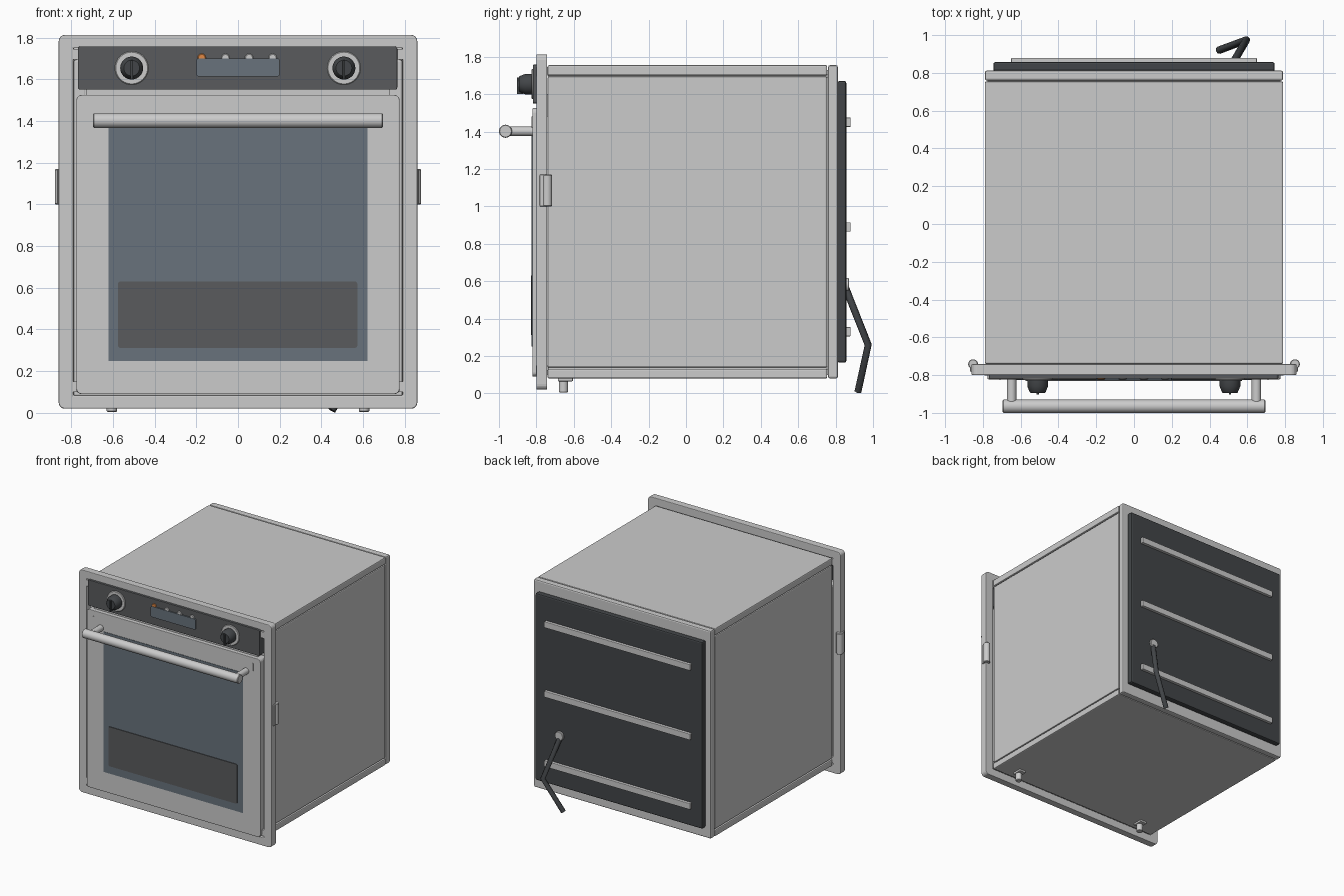
import bpy, bmesh, math
from mathutils import Vector

if "Cube" in bpy.data.objects:
    bpy.data.objects.remove(bpy.data.objects["Cube"])


def material(name, rgb):
    m = bpy.data.materials.new(name)
    m.diffuse_color = (*rgb, 1)
    m.use_nodes = True
    m.node_tree.nodes["Principled BSDF"].inputs["Base Color"].default_value = m.diffuse_color
    return m


DARK = material("dark_panel", (0.10, 0.105, 0.11))
BLACK = material("black_plastic", (0.055, 0.06, 0.065))
GLASS = material("tinted_glass", (0.14, 0.17, 0.20))
ORANGE = material("orange_light", (0.75, 0.25, 0.06))


def finish(name, bm, mat=None, smooth=False):
    me = bpy.data.meshes.new(name)
    bmesh.ops.recalc_face_normals(bm, faces=bm.faces[:])
    bm.to_mesh(me)
    bm.free()
    ob = bpy.data.objects.new(name, me)
    bpy.context.collection.objects.link(ob)
    if mat:
        me.materials.append(mat)
    if smooth:
        bpy.ops.object.select_all(action='DESELECT')
        ob.select_set(True)
        bpy.context.view_layer.objects.active = ob
        bpy.ops.object.shade_smooth_by_angle(angle=math.radians(35))
    return ob


def box(name, x, y, z, mat=None, corner=0, bevel=0):
    """Box from ranges; corner rounds the front outline, bevel softens all edges."""
    bm = bmesh.new()
    bmesh.ops.create_cube(bm, size=1)
    for v in bm.verts:
        for i, (a, b) in enumerate((x, y, z)):
            v.co[i] = a if v.co[i] < 0 else b
    if corner:
        es = [e for e in bm.edges
              if abs(e.verts[0].co.y - e.verts[1].co.y) > 1e-5]
        bmesh.ops.bevel(bm, geom=es, offset=corner, segments=5,
                        profile=0.5, affect='EDGES')
    ob = finish(name, bm, mat)
    if bevel:
        m = ob.modifiers.new("soft_edges", 'BEVEL')
        m.width, m.segments, m.limit_method = bevel, 2, 'ANGLE'
    return ob


def lathe(name, origin, axis, profile, mat=None, n=32):
    """Closed solid of revolution; profile is (radius, distance along axis)."""
    bm = bmesh.new()
    rot = Vector((0, 0, 1)).rotation_difference(Vector(axis))
    rings = [[bm.verts.new(Vector(origin) + rot @ Vector((
        r * math.cos(2 * math.pi * i / n), r * math.sin(2 * math.pi * i / n), d)))
        for i in range(n)] for r, d in profile]
    for a, b in zip(rings, rings[1:]):
        for i in range(n):
            bm.faces.new((a[i], a[(i + 1) % n], b[(i + 1) % n], b[i]))
    bm.faces.new(rings[0])
    bm.faces.new(rings[-1])
    return finish(name, bm, mat, True)


def rod(name, origin, axis, r, length, mat=None, n=32):
    c = min(0.004, r * 0.2)
    return lathe(name, origin, axis,
                 [(r - c, 0), (r, c), (r, length - c), (r - c, length)], mat, n)


# Cabinet core and shell panels
box("cabinet_core", (-.775, .775), (-.738, .77), (.10, 1.73))
box("top_panel", (-.79, .79), (-.74, .755), (1.70, 1.755), bevel=.008)
box("bottom_panel", (-.79, .79), (-.74, .755), (.08, .132), bevel=.008)
for s, side in ((-1, "left"), (1, "right")):
    box(side + "_side_panel", sorted((s * .73, s * .788)), (-.74, .755),
        (.138, 1.694), bevel=.008)
box("rear_plate", (-.79, .79), (.76, .812), (.08, 1.755), bevel=.01)

# Back cover with ribs
box("back_cover", (-.745, .745), (.81, .857), (.165, 1.67), BLACK, bevel=.01)
for i, z in enumerate((.33, .89, 1.45)):
    box(f"back_rib_{i + 1}", (-.65, .65), (.85, .88), (z - .025, z + .025), bevel=.004)

# Front frame with opening
frame = box("front_frame", (-.86, .86), (-.80, -.742), (.02, 1.813), corner=.03)
cutter = box("frame_cutter", (-.79, .79), (-.9, -.7), (.085, 1.75))
cutter.hide_render = True
cutter.hide_viewport = True
cut = frame.modifiers.new("opening", 'BOOLEAN')
cut.object, cut.operation, cut.solver = cutter, 'DIFFERENCE', 'EXACT'
soft = frame.modifiers.new("soft_edges", 'BEVEL')
soft.width, soft.segments, soft.limit_method = .005, 2, 'ANGLE'

# Door, window and lower vent panel
box("door", (-.775, .775), (-.822, -.745), (.09, 1.525), corner=.025, bevel=.004)
box("door_window", (-.622, .622), (-.825, -.80), (.25, 1.38), GLASS)
box("lower_vent_panel", (-.575, .572), (-.83, -.80), (.312, .63), DARK, corner=.01)
box("door_gap_rail", (-.73, .73), (-.79, -.735), (1.48, 1.60))

# Door handle
rod("handle_bar", (-.695, -.965, 1.402), (1, 0, 0), .035, 1.39)
for s, side in ((-1, "left"), (1, "right")):
    rod(side + "_handle_post", (s * .648, -.815, 1.402), (0, -1, 0), .025, .14)
    box(side + "_handle_tab", (s * .71 - .003, s * .71 + .003), (-.826, -.81), (1.42, 1.48))

# Control panel, display and indicator buttons
box("control_panel", (-.768, .764), (-.818, -.745), (1.55, 1.758), DARK, corner=.012, bevel=.003)
box("display", (-.20, .20), (-.827, -.81), (1.614, 1.70), GLASS, corner=.012)
for i, x in enumerate((-.174, -.06, .053, .166)):
    rod(f"indicator_{i + 1}", (x, -.81, 1.703), (0, -1, 0), .02, .014,
        None if i else ORANGE, 20)

# Knobs with metal bezels
for x, side in ((-.51, "left"), (.508, "right")):
    rod(side + "_knob_bezel", (x, -.812, 1.654), (0, -1, 0), .08, .014, n=40)
    lathe(side + "_knob", (x, -.822, 1.654), (0, -1, 0),
          [(.05, 0), (.055, .005), (.055, .037), (.042, .068), (.038, .072)], BLACK)
    box(side + "_knob_pointer", (x - .006, x + .006), (-.903, -.87),
        (1.60, 1.69), BLACK, bevel=.002)

# Side hinges, opening brackets and front feet
for s, side in ((-1, "left"), (1, "right")):
    rod(side + "_hinge_barrel", (s * .852, -.742, 1.0), (0, 0, 1), .026, .17, n=24)
    box(side + "_hinge_plate", sorted((s * .845, s * .868)), (-.782, -.73),
        (1.0, 1.17), bevel=.004)
    for z, end in ((.125, "lower"), (1.72, "upper")):
        box(f"{side}_{end}_bracket", sorted((s * .765, s * .792)), (-.803, -.74),
            (z - .025, z + .025))
    rod(side + "_front_foot", (s * .605, -.655, .005), (0, 0, 1), .025, .08, n=20)
    box(side + "_foot_mount", (s * .605 - .03, s * .605 + .03), (-.685, -.605),
        (.065, .09), bevel=.004)

# Power cord and its outlet
rod("cord_outlet", (.525, .85, .58), (0, 1, 0), .037, .022, n=24)
curve = bpy.data.curves.new("cord_path", 'CURVE')
curve.dimensions, curve.bevel_depth, curve.bevel_resolution = '3D', .02, 2
curve.use_fill_caps = True
sp = curve.splines.new('POLY')
path = ((.525, .855, .56), (.595, .974, .26), (.45, .92, .012))
sp.points.add(len(path) - 1)
for p, co in zip(sp.points, path):
    p.co = (*co, 1)
curve.materials.append(BLACK)
bpy.context.collection.objects.link(bpy.data.objects.new("power_cord", curve))
